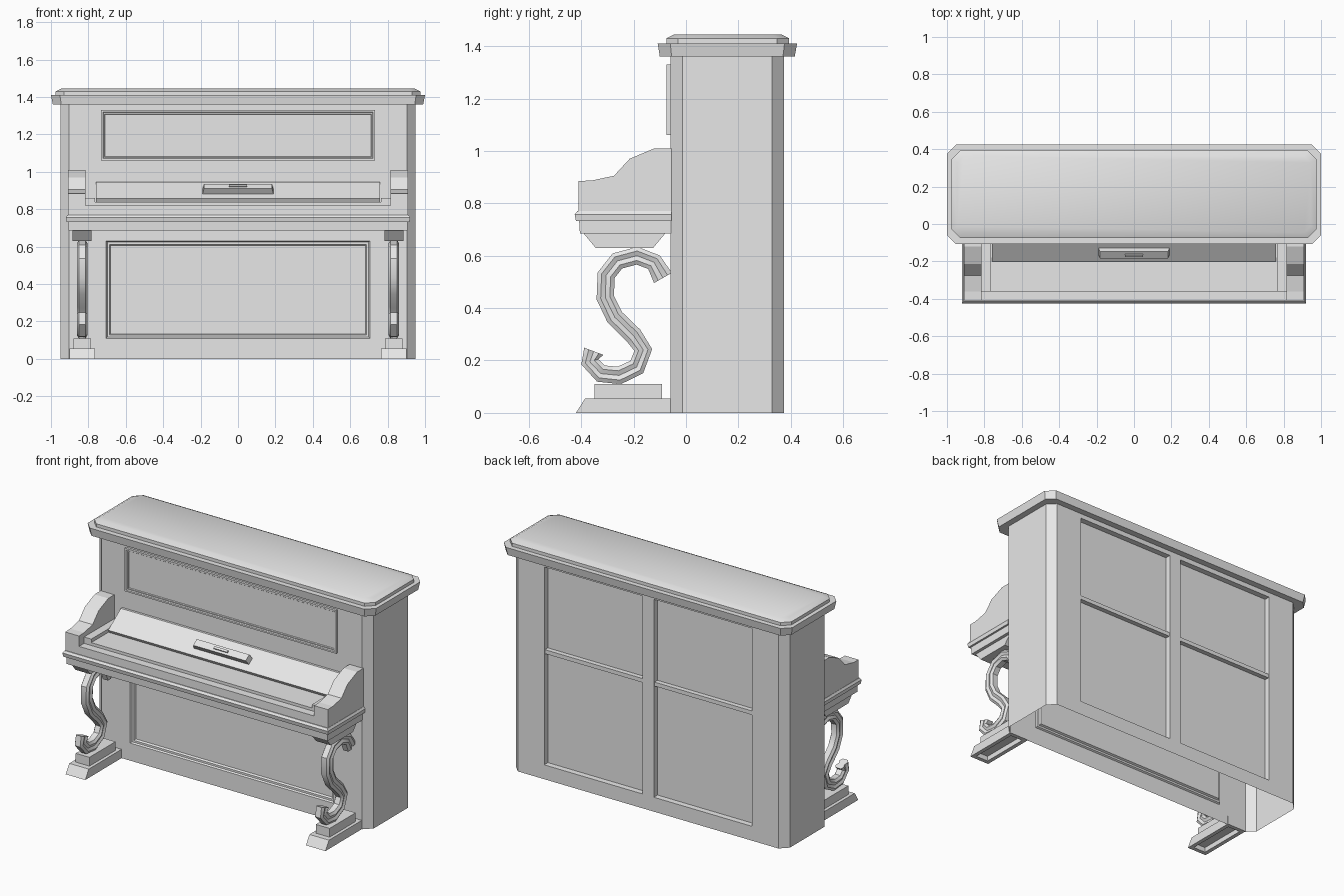
import bpy
import bmesh
from math import radians
from mathutils import Vector, Matrix

cube = bpy.data.objects.get("Cube")
if cube:
    bpy.data.objects.remove(cube, do_unlink=True)

grey = bpy.data.materials.new("plain_grey")
grey.use_nodes = True
COLOR = (0.8, 0.8, 0.8, 1)
grey.diffuse_color = COLOR
grey.node_tree.nodes["Principled BSDF"].inputs["Base Color"].default_value = COLOR


def finish(bm, name, mirror=False, smooth=None):
    mesh = bpy.data.meshes.new(name)
    bm.to_mesh(mesh)
    bm.free()
    mesh.materials.append(grey)
    ob = bpy.data.objects.new(name, mesh)
    bpy.context.collection.objects.link(ob)
    if mirror:
        ob.modifiers.new("Mirror", 'MIRROR').use_mirror_merge = False
    if smooth:
        bpy.ops.object.select_all(action='DESELECT')
        ob.select_set(True)
        bpy.context.view_layer.objects.active = ob
        bpy.ops.object.shade_smooth_by_angle(angle=radians(smooth))
    return ob


def loft(rings):
    """Join closed rings of points into a capped solid."""
    bm = bmesh.new()
    rows = [[bm.verts.new(p) for p in ring] for ring in rings]
    for a, b in zip(rows, rows[1:]):
        for i in range(len(a)):
            j = (i + 1) % len(a)
            bm.faces.new((a[i], a[j], b[j], b[i]))
    bm.faces.new(rows[0])
    bm.faces.new(rows[-1])
    bmesh.ops.recalc_face_normals(bm, faces=bm.faces)
    return bm


def outline(z, x0, x1, y0, y1, c=0):
    """Rectangle at height z, with corners cut by c."""
    if not c:
        return [(x0, y0, z), (x1, y0, z), (x1, y1, z), (x0, y1, z)]
    return [(x0 + c, y0, z), (x1 - c, y0, z), (x1, y0 + c, z), (x1, y1 - c, z),
            (x1 - c, y1, z), (x0 + c, y1, z), (x0, y1 - c, z), (x0, y0 + c, z)]


def box(x0, x1, y0, y1, z0, z1):
    return loft([outline(z0, x0, x1, y0, y1), outline(z1, x0, x1, y0, y1)])


def prism(profile, x0, x1):
    """Push a side profile of (y, z) points along x."""
    return loft([[(x, y, z) for y, z in profile] for x in (x0, x1)])


def facing(bm, direction):
    d = Vector(direction)
    bm.normal_update()
    return [f for f in bm.faces if f.normal.dot(d) > 0.99]


def recess(bm, faces, steps):
    for thickness, depth in steps:
        bmesh.ops.inset_individual(bm, faces=faces, thickness=thickness,
                                   depth=-depth, use_even_offset=True)


def panel(bm, direction, x0, x1, z0, z1, steps):
    """Cut a rectangle into a wall and sink it in steps."""
    for co, no in (((x0, 0, 0), (1, 0, 0)), ((x1, 0, 0), (1, 0, 0)),
                   ((0, 0, z0), (0, 0, 1)), ((0, 0, z1), (0, 0, 1))):
        faces = facing(bm, direction)
        geom = faces + list({e for f in faces for e in f.edges}) \
            + list({v for f in faces for v in f.verts})
        bmesh.ops.bisect_plane(bm, geom=geom, plane_co=co, plane_no=no)
    inside = []
    for f in facing(bm, direction):
        c = f.calc_center_median()
        on_wall = abs(c.y - (BACK if direction[1] > 0 else FRONT)) < 0.001
        if on_wall and x0 < c.x < x1 and z0 < c.z < z1:
            inside.append(f)
    recess(bm, inside, steps)


# Case: open-bottomed shell with cut corners and sunk panels
FRONT, BACK = -0.06, 0.375
bm = loft([outline(z, -0.95, 0.95, FRONT, BACK, 0.047) for z in (0, 1.37)])
bmesh.ops.delete(bm, geom=facing(bm, (0, 0, -1)), context='FACES_ONLY')
panel(bm, (0, -1, 0), -0.705, 0.705, 0.11, 0.63,
      [(0.006, 0.01), (0.012, 0), (0.006, 0.012)])
for x0, x1 in ((-0.72, -0.04), (0.04, 0.72)):
    panel(bm, (0, 1, 0), x0, x1, 0.09, 1.33, [(0.001, 0.035)])
finish(bm, "case")

# Back rails
finish(box(0.04, 0.72, 0.335, 0.37, 0.785, 0.81), "back_rail", mirror=True)

# Cornice and lid
finish(loft([outline(1.36, -0.99, 0.99, -0.10, 0.415, 0.045),
             outline(1.41, -1, 1, -0.108, 0.424, 0.048)]), "cornice")
finish(loft([outline(1.41, -0.975, 0.975, -0.075, 0.393, 0.045),
             outline(1.43, -0.975, 0.975, -0.075, 0.393, 0.045),
             outline(1.445, -0.945, 0.945, -0.045, 0.363, 0.035)]),
       "top_lid", smooth=30)

# Raised upper front panel
bm = box(-0.733, 0.733, -0.075, -0.05, 1.06, 1.33)
recess(bm, facing(bm, (0, -1, 0)), [(0.01, 0), (0.004, 0.006), (0.006, 0), (0.003, 0.006)])
finish(bm, "upper_panel")

# Key bed with its moulding
finish(loft([outline(z, -x, x, y, -0.055) for z, x, y in
             ((0.685, 0.905, -0.405), (0.733, 0.905, -0.408), (0.733, 0.917, -0.42),
              (0.757, 0.92, -0.425), (0.77, 0.912, -0.415))]), "key_bed")
finish(box(-0.83, 0.83, -0.41, -0.055, 0.765, 0.82), "key_slip")
finish(box(-0.78, 0.78, -0.36, -0.055, 0.815, 0.838), "key_cover")
finish(box(0.765, 0.83, -0.36, -0.055, 0.815, 0.86), "key_block", mirror=True)

# Curved cheeks at both ends of the keys
finish(prism([(-0.055, 0.765), (-0.41, 0.765), (-0.41, 0.885), (-0.36, 0.887),
              (-0.275, 0.905), (-0.215, 0.97), (-0.12, 1.01), (-0.055, 1.01)],
             0.815, 0.91), "cheek", mirror=True)

# Sloping fallboard and its handle
finish(prism([(-0.055, 0.838), (-0.19, 0.838), (-0.2, 0.856), (-0.075, 0.945),
              (-0.055, 0.945)], -0.76, 0.76), "fallboard")
for name, w, depth, out in (("handle", 0.19, 0.022, 0.035), ("handle_lip", 0.055, 0.007, 0.043)):
    bm = loft([outline(0, -w, w, -depth, depth),
               outline(out, -w + 0.008, w - 0.008, -depth, depth)])
    bmesh.ops.transform(bm, verts=bm.verts, matrix=Matrix.Translation((0, -0.146, 0.894))
                        @ Matrix.Rotation(radians(35), 4, 'X'))
    finish(bm, name)

# Bracket under each end of the key bed
finish(prism([(-0.395, 0.69), (-0.345, 0.63), (-0.125, 0.63), (-0.075, 0.69)],
             0.782, 0.885), "bracket", mirror=True)

# S-shaped legs: a ridged section swept along a side path
path = [(-0.088, 0.515), (-0.122, 0.575), (-0.187, 0.6), (-0.262, 0.58), (-0.305, 0.525),
        (-0.308, 0.44), (-0.272, 0.365), (-0.2, 0.295), (-0.163, 0.24), (-0.188, 0.175),
        (-0.255, 0.143), (-0.325, 0.15), (-0.367, 0.195), (-0.352, 0.235)]
pts = [Vector((0, y, z)) for y, z in path]
section = [(-0.034, -0.018), (-0.034, 0.018), (-0.018, 0.028), (0, 0.02), (0.018, 0.028),
           (0.034, 0.018), (0.034, -0.018), (0.018, -0.028), (0, -0.02), (-0.018, -0.028)]
rings = []
for i, p in enumerate(pts):
    t = (pts[min(i + 1, len(pts) - 1)] - pts[max(i - 1, 0)]).normalized()
    side = Vector((0, -t.z, t.y))
    size = 1.15 if i in (0, len(pts) - 1) else 1
    rings.append([p + side * n * size + Vector((0.833 + x, 0, 0)) for n, x in section])
finish(loft(rings), "scroll_leg", mirror=True, smooth=35)

# Feet
finish(box(0.785, 0.88, -0.35, -0.092, 0.05, 0.11), "foot_block", mirror=True)
bm = prism([(-0.42, 0), (-0.385, 0.055), (-0.055, 0.055), (-0.055, 0)], 0.765, 0.9)
recess(bm, facing(bm, (0, 0, -1)), [(0.025, 0), (0.001, 0.03)])
finish(bm, "foot", mirror=True)
